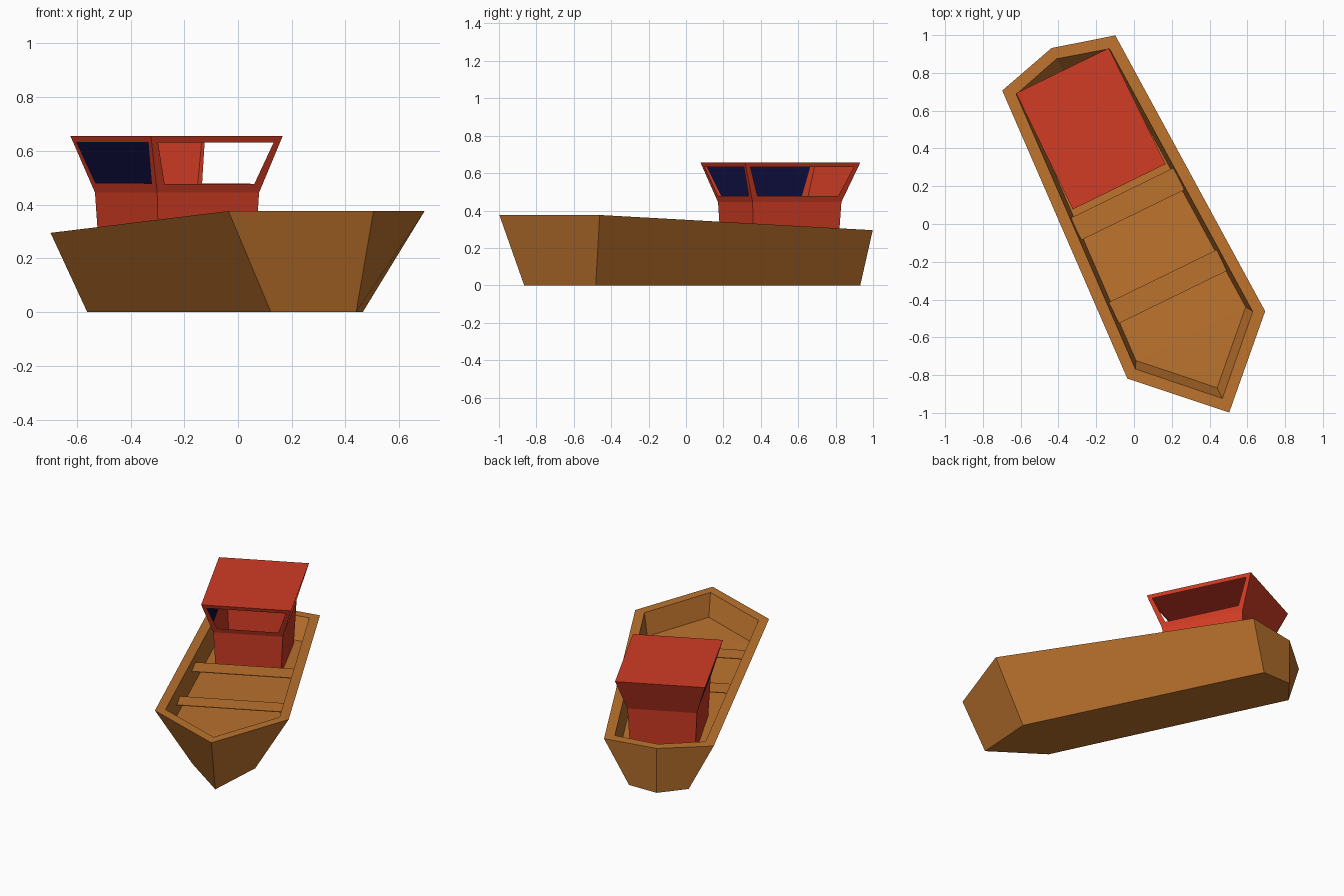
import bpy, bmesh, math
from mathutils import Vector

if "Cube" in bpy.data.objects:
    bpy.data.objects.remove(bpy.data.objects["Cube"])

ANGLE = math.radians(26)          # the boat lies turned about z
OFFSET = Vector((0.016, 0.003, 0))


def material(name, rgb):
    m = bpy.data.materials.new(name)
    m.diffuse_color = (*rgb, 1)
    m.use_nodes = True
    m.node_tree.nodes["Principled BSDF"].inputs["Base Color"].default_value = m.diffuse_color
    return m


WOOD = material("brown wood", (0.50, 0.17, 0.027))
RED = material("red paint", (0.64, 0.045, 0.018))
GLASS = material("navy glass", (0.004, 0.004, 0.045))


def finish(name, bm, *mats):
    me = bpy.data.meshes.new(name)
    bm.to_mesh(me)
    bm.free()
    for m in mats:
        me.materials.append(m)
    ob = bpy.data.objects.new(name, me)
    ob.rotation_euler.z = ANGLE
    ob.location = OFFSET
    bpy.context.collection.objects.link(ob)
    return ob


def bridge(bm, a, b):
    n = len(a)
    return [bm.faces.new((a[i], a[(i + 1) % n], b[(i + 1) % n], b[i])) for i in range(n)]


def sheer(u):
    """Rim height along the boat: rises from stern to the bow corners."""
    t = min(max((u + 0.945) / 1.66, 0), 1)
    return 0.295 + 0.081 * t


# --- Hull: six-sided outline rings; u runs towards the bow (-y) ---
def hull_ring(bm, bow, fu, fw, su, sw, stern, height):
    outline = [(0, bow), (fw, fu), (sw, su), (0, stern), (-sw, su), (-fw, fu)]
    return [bm.verts.new((w, -u, height(u))) for w, u in outline]


bm = bmesh.new()
bottom = hull_ring(bm, 0.966, 0.633, 0.190, -0.945, 0.181, -1.03, lambda u: 0)
outer = hull_ring(bm, 1.1135, 0.715, 0.406, -0.945, 0.333, -1.033, sheer)
inner = hull_ring(bm, 1.031, 0.688, 0.346, -0.895, 0.275, -0.970, sheer)
floor = hull_ring(bm, 0.968, 0.650, 0.323, -0.835, 0.257, -0.900, lambda u: sheer(u) - 0.135)
for a, b in ((bottom, outer), (outer, inner), (inner, floor)):
    bridge(bm, a, b)
bm.faces.new(bottom)
for ids in ((0, 1, 5), (1, 2, 4, 5), (2, 3, 4)):
    bm.faces.new([floor[i] for i in ids])
bmesh.ops.recalc_face_normals(bm, faces=bm.faces)
finish("hull", bm, WOOD)

# --- Thin bench planks across the hull ---
for name, u0, u1, w in (("rear_bench", -0.18, -0.05, 0.303), ("front_bench", 0.31, 0.434, 0.318)):
    bm = bmesh.new()
    bmesh.ops.create_cube(bm, size=1)
    for v in bm.verts:
        v.co = (v.co.x * 2 * w, v.co.y * (u1 - u0) - (u0 + u1) / 2, 0.289 + v.co.z * 0.004)
    finish(name, bm, WOOD)

# --- Cabin: base, knee and roof rectangles, open front and right windows ---
bm = bmesh.new()
rings = []
for w, front, rear, z in ((0.197, -0.304, -0.803, 0.17), (0.211, -0.290, -0.818, 0.445),
                          (0.273, -0.216, -0.900, 0.656)):
    rings.append([bm.verts.new(p) for p in
                  ((-w, -front, z), (w, -front, z), (w, -rear, z), (-w, -rear, z))])
bridge(bm, rings[0], rings[1])
front, right, back, left = bridge(bm, rings[1], rings[2])
bm.faces.new(rings[2])
bmesh.ops.recalc_face_normals(bm, faces=bm.faces)
windows = [front, right, left]
bmesh.ops.inset_individual(bm, faces=windows, thickness=0.042)
left.material_index = 1           # glazed left side
bmesh.ops.delete(bm, geom=[front, right], context='FACES')
finish("cabin", bm, RED, GLASS)
